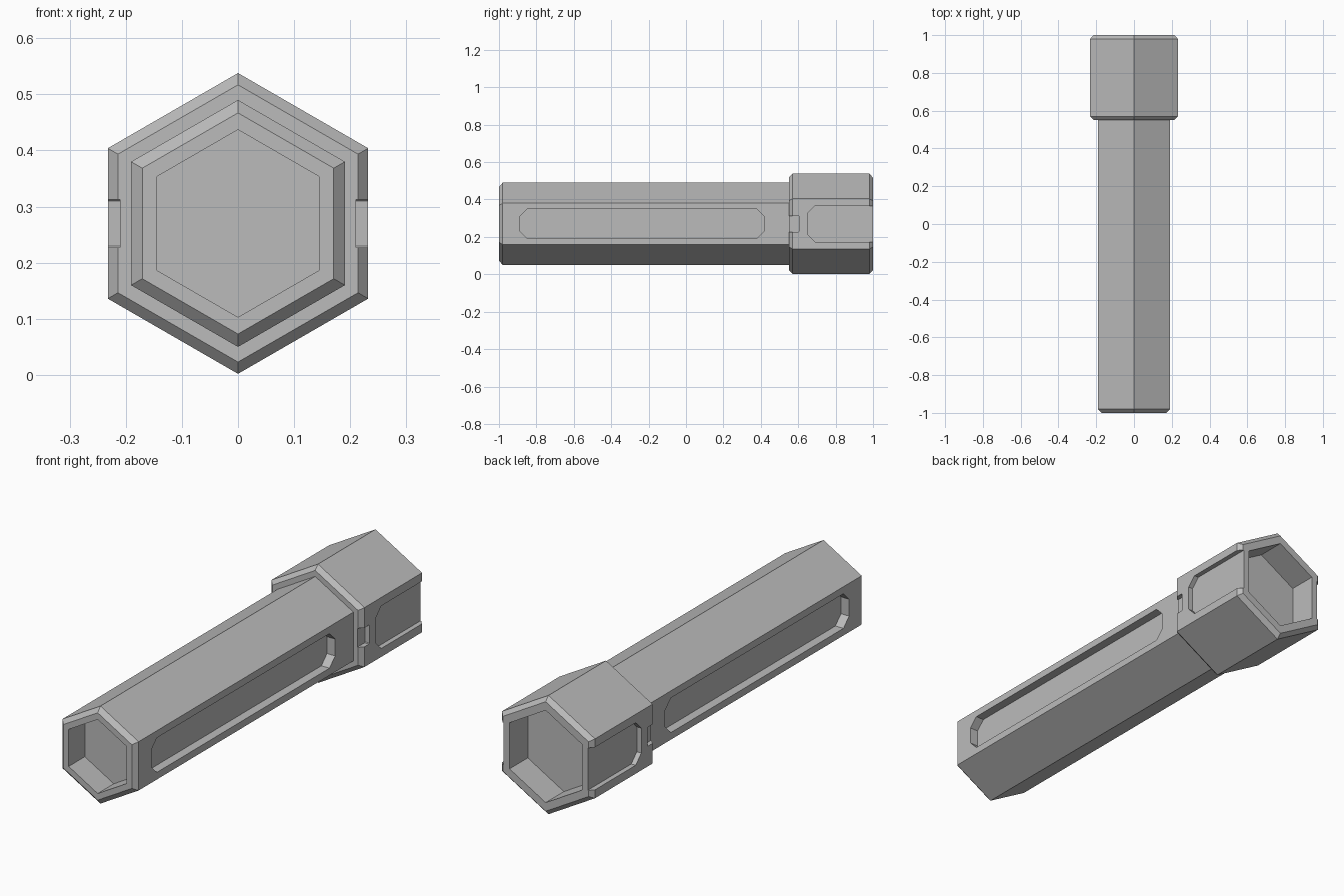
import bpy, bmesh, math

old = bpy.data.objects.get("Cube")
if old:
    bpy.data.objects.remove(old, do_unlink=True)

MID = 0.27  # height of the long axis

grey = bpy.data.materials.new("plain_grey")
grey.use_nodes = True
GREY = (0.5, 0.5, 0.5, 1)
grey.diffuse_color = GREY
grey.node_tree.nodes["Principled BSDF"].inputs["Base Color"].default_value = GREY


def finish(name, bm):
    bmesh.ops.recalc_face_normals(bm, faces=bm.faces)
    mesh = bpy.data.meshes.new(name)
    bm.to_mesh(mesh)
    bm.free()
    mesh.materials.append(grey)
    obj = bpy.data.objects.new(name, mesh)
    bpy.context.collection.objects.link(obj)
    return obj


def hex_tube(name, profile):
    """Six-sided solid along y from (radius, y) rings, capped at both ends."""
    bm = bmesh.new()
    rings = []
    for r, y in profile:
        angles = [math.radians(90 + 60 * i) for i in range(6)]
        rings.append([bm.verts.new((r * math.cos(a), y, MID + r * math.sin(a))) for a in angles])
    for a, b in zip(rings, rings[1:]):
        for i in range(6):
            j = (i + 1) % 6
            bm.faces.new((a[i], a[j], b[j], b[i]))
    bm.faces.new(rings[0])
    bm.faces.new(rings[-1])
    return finish(name, bm)


def cut_sides(obj, y0, y1, half, chamfer, floor):
    """Cut a chamfered slot into the left and right flats, down to x = floor."""
    c = chamfer
    outline = [(y0 + c, -half), (y1 - c, -half), (y1, c - half), (y1, half - c),
               (y1 - c, half), (y0 + c, half), (y0, half - c), (y0, c - half)]
    for side in (-1, 1):
        bm = bmesh.new()
        face = bm.faces.new([bm.verts.new((side * floor, y, MID + z)) for y, z in outline])
        out = bmesh.ops.extrude_face_region(bm, geom=[face])
        moved = [v for v in out["geom"] if isinstance(v, bmesh.types.BMVert)]
        bmesh.ops.translate(bm, verts=moved, vec=(side * 0.2, 0, 0))
        cutter = finish("slot_cutter", bm)
        cutter.hide_render = True
        mod = obj.modifiers.new("slot", 'BOOLEAN')
        mod.operation, mod.solver, mod.object = 'DIFFERENCE', 'EXACT', cutter
        bpy.context.view_layer.objects.active = obj
        bpy.ops.object.modifier_apply(modifier=mod.name)
        bpy.data.objects.remove(cutter, do_unlink=True)


# Handle with a bevelled, recessed front end and long grip slots
handle = hex_tube("handle", [(0.167, -0.885), (0.167, -1), (0.197, -1),
                             (0.22, -0.98), (0.22, 0.56)])
cut_sides(handle, -0.89, 0.42, 0.078, 0.04, 0.15)

# Wider head with a hollow rear end, open side slots and small front notches
head = hex_tube("head", [(0.247, 0.55), (0.268, 0.57), (0.268, 0.98),
                         (0.247, 1), (0.208, 1), (0.208, 0.87)])
cut_sides(head, 0.65, 1.1, 0.096, 0.04, 0.21)
cut_sides(head, 0.5, 0.605, 0.043, 0.003, 0.21)
